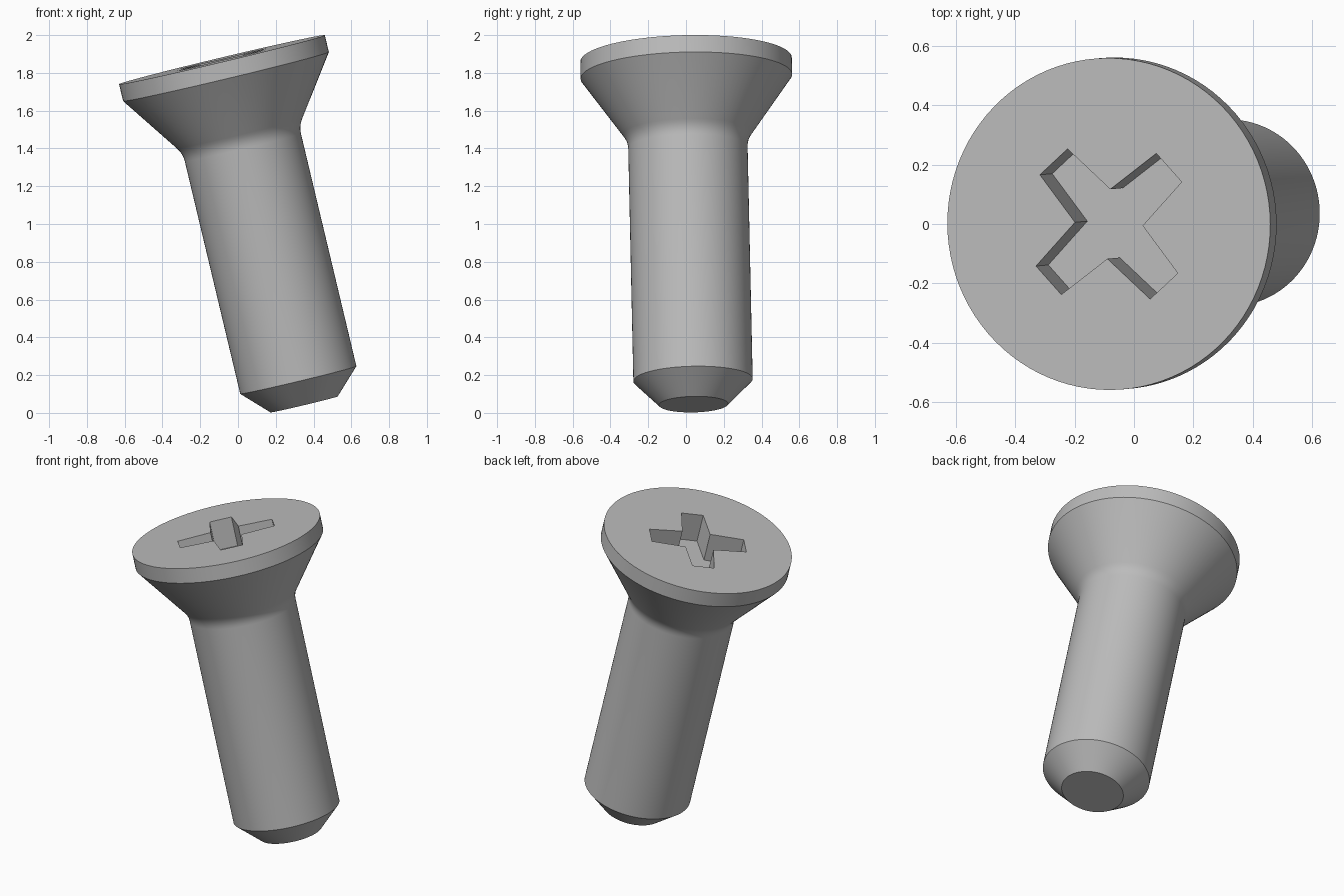
import bpy, bmesh, math
from mathutils import Vector, Matrix

old = bpy.data.objects.get("Cube")
if old:
    bpy.data.objects.remove(old, do_unlink=True)

SIDES = 96
HEAD_CENTRE = Vector((-0.085, 0.0, 1.87))
TIP_CENTRE = Vector((0.35, 0.04, 0.045))
LENGTH = (HEAD_CENTRE - TIP_CENTRE).length

# Tilted frame: origin at the head centre, local z along the screw axis
z_axis = (HEAD_CENTRE - TIP_CENTRE).normalized()
x_axis = Vector((0, 1, 0)).cross(z_axis).normalized()
y_axis = z_axis.cross(x_axis)
frame = Matrix.Translation(HEAD_CENTRE) @ Matrix((x_axis, y_axis, z_axis)).transposed().to_4x4()

steel = bpy.data.materials.new("steel grey")
steel.use_nodes = True
grey = (0.5, 0.5, 0.5, 1.0)
steel.diffuse_color = grey
steel.node_tree.nodes["Principled BSDF"].inputs["Base Color"].default_value = grey


def make_object(name, bm):
    bmesh.ops.recalc_face_normals(bm, faces=bm.faces)
    mesh = bpy.data.meshes.new(name)
    bm.to_mesh(mesh)
    bm.free()
    mesh.materials.append(steel)
    ob = bpy.data.objects.new(name, mesh)
    bpy.context.collection.objects.link(ob)
    ob.matrix_world = frame
    return ob


def fillet(a, corner, b, steps=5):
    """Round a profile corner with a quadratic curve."""
    pts = []
    for i in range(steps + 1):
        t = i / steps
        pts.append(tuple((1 - t) ** 2 * p + 2 * t * (1 - t) * q + t * t * r
                         for p, q, r in zip(a, corner, b)))
    return pts


# Screw body: (radius, depth below the head face), revolved
profile = [(0.56, 0), (0.56, 0.092)]
profile += fillet((0.341, 0.402), (0.316, 0.437), (0.316, 0.478))
profile += [(0.316, 1.744), (0.183, LENGTH)]

bm = bmesh.new()
rings = []
for radius, depth in profile:
    ring = bmesh.ops.create_circle(bm, segments=SIDES, radius=radius,
                                   matrix=Matrix.Translation((0, 0, -depth)))
    rings.append(ring["verts"])
for upper, lower in zip(rings, rings[1:]):
    for i in range(SIDES):
        j = (i + 1) % SIDES
        bm.faces.new((upper[i], upper[j], lower[j], lower[i]))
bm.faces.new(rings[0])
bm.faces.new(rings[-1])
screw = make_object("screw_body", bm)

# Cross recess cutter: four slightly tapering arms
bm = bmesh.new()
outline = []
for k in range(4):
    turn = Matrix.Rotation(math.radians(42.2 + 90 * k), 3, 'Z')
    for p in ((0.283, -0.065, -0.18), (0.283, 0.065, -0.18), (0.083, 0.083, -0.18)):
        outline.append(bm.verts.new(turn @ Vector(p)))
floor = bm.faces.new(outline)
walls = bmesh.ops.extrude_face_region(bm, geom=[floor])
top = [v for v in walls["geom"] if isinstance(v, bmesh.types.BMVert)]
bmesh.ops.translate(bm, verts=top, vec=(0, 0, 0.3))
cutter = make_object("recess_cutter", bm)
cutter.hide_render = True

cut = screw.modifiers.new("cross_recess", 'BOOLEAN')
cut.operation = 'DIFFERENCE'
cut.solver = 'EXACT'
cut.object = cutter

# Apply the cut, then smooth the round surfaces
bpy.ops.object.select_all(action='DESELECT')
bpy.context.view_layer.objects.active = screw
screw.select_set(True)
bpy.ops.object.modifier_apply(modifier=cut.name)
bpy.data.objects.remove(cutter, do_unlink=True)
bpy.ops.object.shade_smooth_by_angle(angle=math.radians(25))
